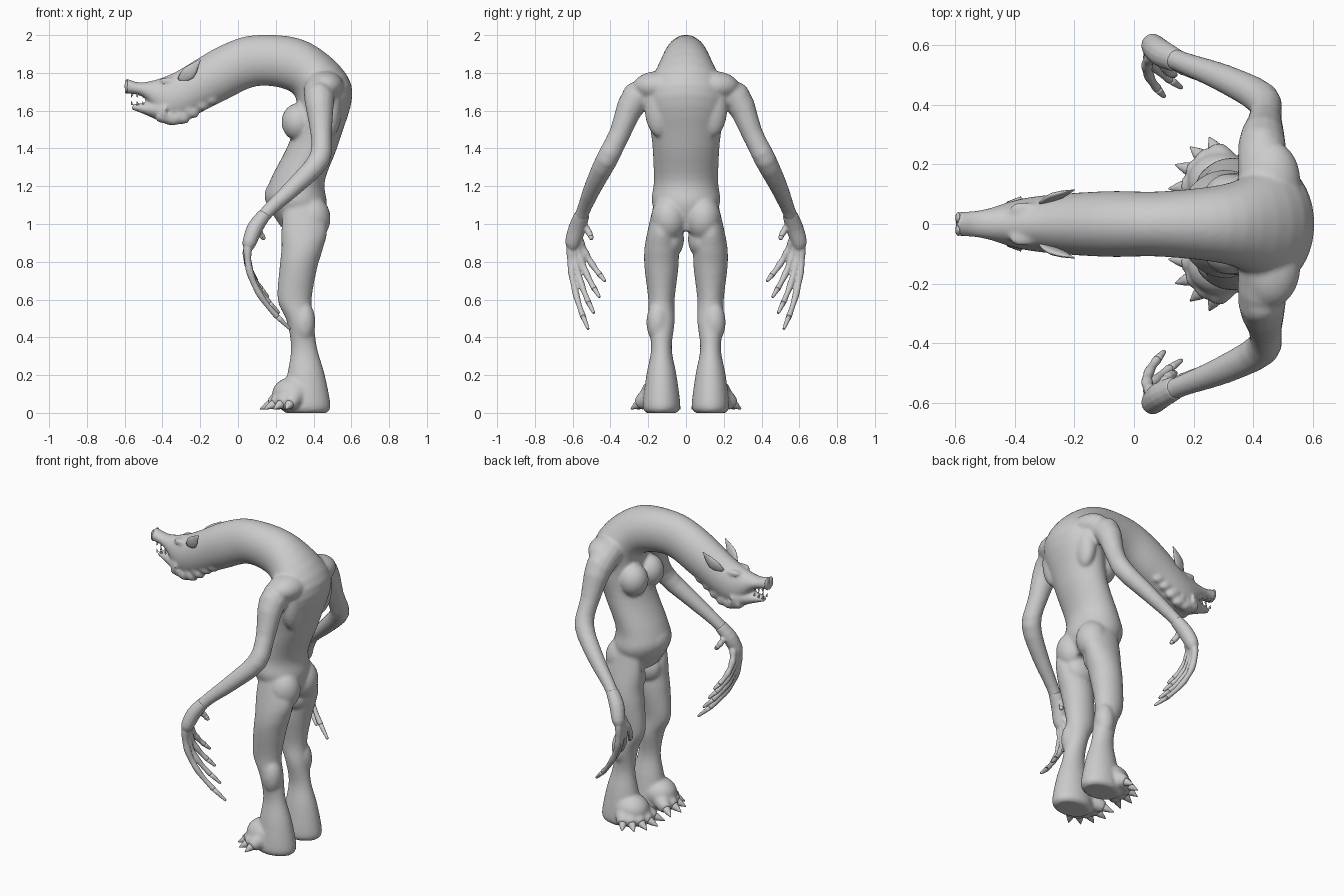
import bpy, bmesh, math
from mathutils import Vector

cube = bpy.data.objects.get("Cube")
if cube:
    bpy.data.objects.remove(cube)

grey = (.6, .6, .6, 1)
skin = bpy.data.materials.new("grey skin")
skin.use_nodes = True
skin.diffuse_color = grey
skin.node_tree.nodes["Principled BSDF"].inputs["Base Color"].default_value = grey


def finish(name, bm):
    bmesh.ops.recalc_face_normals(bm, faces=bm.faces)
    mesh = bpy.data.meshes.new(name)
    bm.to_mesh(mesh)
    bm.free()
    mesh.materials.append(skin)
    for polygon in mesh.polygons:
        polygon.use_smooth = True
    ob = bpy.data.objects.new(name, mesh)
    bpy.context.collection.objects.link(ob)
    return ob


def spline(before, start, end, after, t):
    """Smooth curve between start and end, guided by their neighbours."""
    leave, arrive = (end - before) / 2, (after - start) / 2
    straight = start.lerp(end, t)
    gap = end - start
    return straight + t * (1 - t) * ((1 - t) * (leave - gap) - t * (arrive - gap))


def loft(name, rings, sides=24, steps=5):
    """Smooth skin through rings of (centre, first half axis, second half axis)."""
    padded = [rings[0]] + rings + [rings[-1]]
    dense = []
    for group in zip(padded, padded[1:], padded[2:], padded[3:]):
        for step in range(steps):
            dense.append([spline(*column, step / steps) for column in zip(*group)])
    dense.append(rings[-1])
    bm = bmesh.new()
    angles = [math.tau * k / sides for k in range(sides)]
    loops = [[bm.verts.new(c + a * math.cos(t) + b * math.sin(t)) for t in angles]
             for c, a, b in dense]
    for low, high in zip(loops, loops[1:]):
        for k in range(sides):
            bm.faces.new((low[k - 1], low[k], high[k], high[k - 1]))
    bm.faces.new(loops[0])
    bm.faces.new(loops[-1])
    return finish(name, bm)


def tube(name, points, radii, flat=1):
    """Round limb along points, with a radius at each one."""
    rings = []
    for i, (centre, radius) in enumerate(zip(points, radii)):
        ahead = points[min(i + 1, len(points) - 1)]
        tangent = (ahead - points[max(i - 1, 0)]).normalized()
        across = tangent.cross(Vector((0, 1, 0))).normalized()
        rings.append((centre, across * radius, tangent.cross(across) * radius * flat))
    return loft(name, rings, sides=14, steps=3)


def ball(name, centre, size):
    bm = bmesh.new()
    bmesh.ops.create_uvsphere(bm, u_segments=24, v_segments=14, radius=1)
    bmesh.ops.scale(bm, verts=bm.verts, vec=size)
    bmesh.ops.translate(bm, verts=bm.verts, vec=centre)
    return finish(name, bm)


def fuse(name, parts, voxel, passes):
    """Join overlapping parts and blend them into one skin."""
    bpy.ops.object.select_all(action='DESELECT')
    for part in parts:
        part.select_set(True)
    bpy.context.view_layer.objects.active = parts[0]
    bpy.ops.object.join()
    parts[0].name = name
    blend = parts[0].modifiers.new("blend", 'REMESH')
    blend.mode = 'VOXEL'
    blend.voxel_size = voxel
    blend.use_smooth_shade = True
    soften = parts[0].modifiers.new("soften", 'SMOOTH')
    soften.iterations = passes


# Upper head, arched neck and torso: outer x z, inner x z, half width
sections = [(-.59, 1.77, -.6, 1.69, .04), (-.5, 1.75, -.5, 1.67, .05),
            (-.34, 1.8, -.36, 1.53, .09), (-.1, 1.94, -.1, 1.64, .11),
            (.1, 2, .1, 1.73, .11), (.38, 1.96, .28, 1.7, .14),
            (.6, 1.74, .31, 1.6, .21), (.54, 1.45, .27, 1.43, .18),
            (.46, 1.23, .17, 1.23, .17), (.47, 1.1, .15, 1.12, .18), (.43, .96, .23, .98, .12)]
rings = []
for outer_x, outer_z, inner_x, inner_z, width in sections:
    outer, inner = Vector((outer_x, 0, outer_z)), Vector((inner_x, 0, inner_z))
    rings.append(((outer + inner) / 2, (outer - inner) / 2, Vector((0, width, 0))))
flesh = [loft("body", rings, sides=40)]
flesh.append(ball("belly", Vector((.25, 0, 1.15)), (.11, .13, .1)))

# Lower jaw
jaw_path = [Vector((-.38, 0, 1.6)), Vector((-.48, 0, 1.61)), Vector((-.56, 0, 1.62))]
flesh.append(tube("jaw", jaw_path, (.07, .035, .015), flat=1.4))

for side in (-1, 1):
    def at(x, y, z):
        return Vector((x, y * side, z))

    # Shaggy beard along the jaw and throat
    for i in range(6):
        root = at(-.41 + i * .05, .04, 1.58 - .02 * math.sin(i) + .003 * i * i)
        flesh.append(tube("tuft", [root, root + at(.03, .01, -.02), root + at(.05, .01, -.03)],
                          (.045, .03, .01)))

    # Leg: x, z, half depth, half width
    leg = [(.33, 1.15, .08, .03), (.35, .98, .12, .07), (.34, .87, .11, .09),
           (.32, .77, .1, .09), (.3, .6, .09, .07), (.33, .48, .07, .07),
           (.35, .34, .07, .055), (.36, .2, .1, .08), (.36, .04, .13, .1), (.36, 0, .11, .08)]
    flesh.append(loft("leg", [(at(x, .13, z), Vector((depth, 0, 0)), Vector((0, width, 0)))
                              for x, z, depth, width in leg]))

    # Muscle masses
    flesh += [ball("buttock", at(.39, .09, 1.03), (.1, .095, .12)),
              ball("inner_thigh", at(.34, .08, .92), (.1, .07, .1)),
              ball("calf", at(.35, .15, .48), (.06, .06, .11)),
              ball("instep", at(.29, .14, .1), (.11, .1, .09)),
              ball("breast", at(.32, .08, 1.54), (.09, .09, .1)),
              ball("shoulder_blade", at(.49, .14, 1.62), (.06, .08, .16)),
              ball("shoulder", at(.43, .27, 1.67), (.07, .07, .08)),
              ball("trapezius", at(.46, .14, 1.73), (.1, .14, .08)),
              ball("kneecap", at(.25, .13, .64), (.04, .05, .05)),
              ball("brow", at(-.37, .05, 1.76), (.05, .025, .015))]

    # Arm from chest to wrist
    arm_path = [at(.44, .1, 1.74), at(.43, .27, 1.66), at(.44, .35, 1.48), at(.43, .42, 1.34),
                at(.3, .49, 1.2), at(.17, .54, 1.08), at(.1, .57, 1)]
    flesh.append(tube("arm", arm_path, (.09, .08, .057, .058, .048, .037, .037)))

    # Toes and claws fanned around the ankle
    for i in range(5):
        angle = i * .4 - .5
        reach = .23 - i * .015
        ankle, tip = at(.33, .14, .12), at(.33 - reach * math.cos(angle),
                                           .14 + reach * math.sin(angle), .02)
        knuckle = ankle.lerp(tip, .5)
        toe_end = ankle.lerp(tip, .75)
        flesh.append(tube("toe", [ankle, knuckle, toe_end], (.06, .05, .033)))
        tube("toe_claw", [knuckle, toe_end, tip], (.02, .024, .002))

    # Hand
    palm_path = [at(.14, .55, 1.05), at(.09, .575, .98), at(.06, .6, .9), at(.05, .6, .86)]
    hand = [tube("hand", palm_path, (.036, .042, .037, .02), flat=1.1)]

    # Long hooked fingers, shortening toward the inside, then the thumb
    fingers = []
    for i in range(4):
        f = i / 3
        fingers.append((at(.06, .61, .92).lerp(at(.07, .57, .93), f),
                        at(.27, .52, .45).lerp(at(.1, .43, .7), f),
                        at(-.08, .03, 0) * (1 - f / 2)))
    fingers.append((at(.1, .56, 1.01), at(.14, .5, .92), at(-.01, -.01, 0)))
    for root, tip, bulge in fingers:
        path = []
        for k in range(9):
            t = k / 8
            path.append(root.lerp(tip, t) + bulge * 4 * t * (1 - t))
        radii = [.02 - k * .001 + .003 * (k % 2) for k in range(8)]
        hand.append(tube("finger", path[:8], radii))
        tube("finger_claw", path[-2:] + [tip + (tip - path[-2]) * .1], (.014, .008, .002))
    fuse("hand", hand, .005, 2)

    # Pointed ear
    ear_path = [at(-.31, .07, 1.76), at(-.26, .095, 1.8), at(-.2, .115, 1.87)]
    tube("ear", ear_path, (.015, .036, .003), flat=.35)

    # Eye and nostril rim
    ball("eye", at(-.39, .056, 1.75), (.014, .012, .012))
    ball("nostril_rim", at(-.59, .02, 1.73), (.01, .02, .035))

    # Teeth of both jaws
    for i in range(3):
        for z, rise in ((1.63, .02), (1.69, -.02)):
            root = at(i * .03 - .56, .02, z)
            tube("tooth", [root, root + at(-.005, 0, rise)], (.007, .001))

fuse("body", flesh, .0095, 6)
bpy.ops.object.select_all(action='DESELECT')
